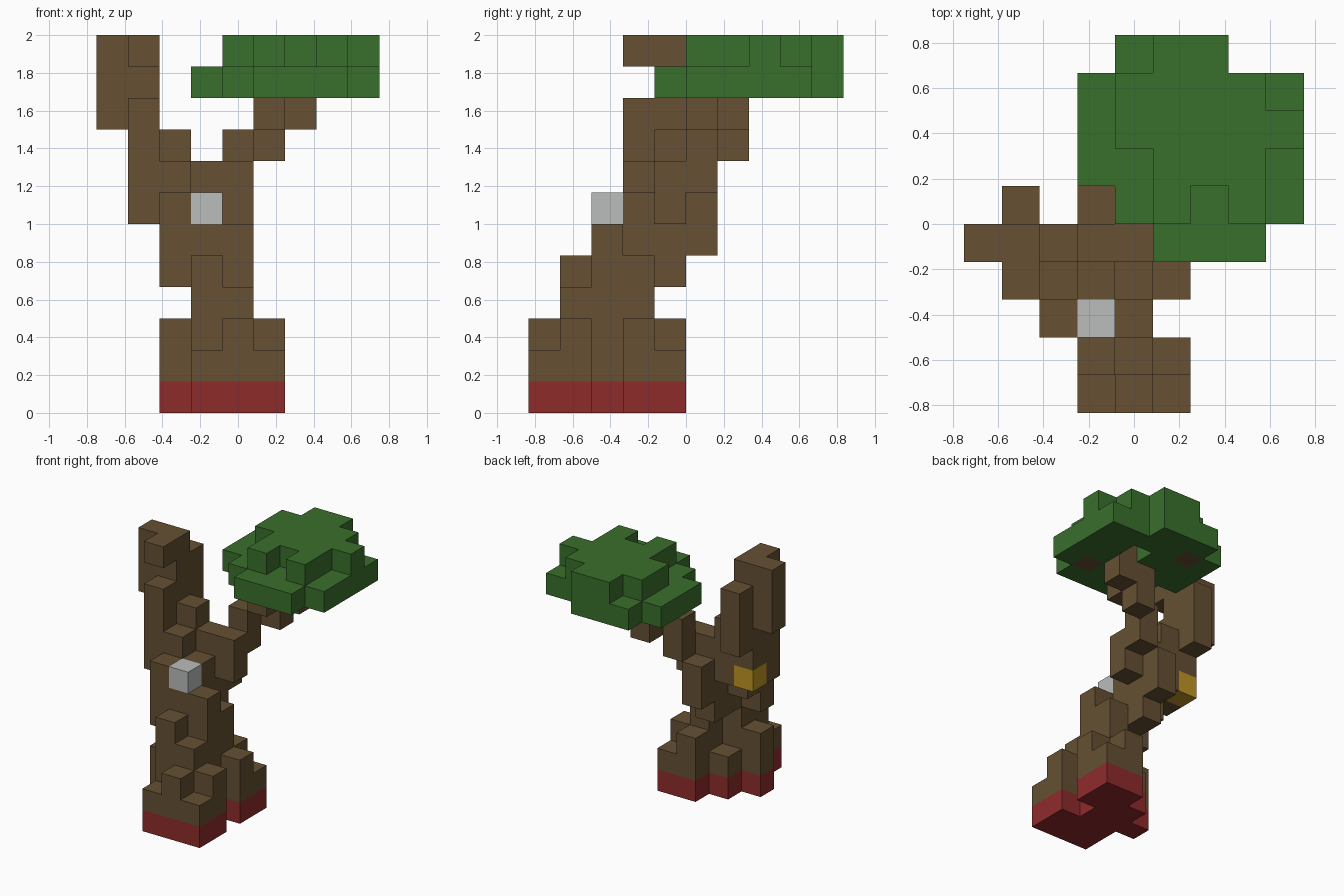
import bpy, bmesh
from mathutils import Vector

old = bpy.data.objects.get("Cube")
if old:
    bpy.data.objects.remove(old, do_unlink=True)

UNIT = 1 / 6                                  # edge of one block
ORIGIN = Vector((-4.5, -5, 0)) * UNIT         # corner of the block grid
SIDES = [Vector(d) for d in ((1, 0, 0), (-1, 0, 0), (0, 1, 0), (0, -1, 0), (0, 0, 1), (0, 0, -1))]


def linear(c):
    c /= 255
    return c / 12.92 if c <= 0.04045 else ((c + 0.055) / 1.055) ** 2.4


def material(name, *rgb):
    colour = [linear(c) for c in rgb] + [1]
    mat = bpy.data.materials.new(name)
    mat.diffuse_color = colour
    mat.use_nodes = True
    shader = next(n for n in mat.node_tree.nodes if n.type == "BSDF_PRINCIPLED")
    shader.inputs["Base Color"].default_value = colour
    return mat


def columns(stacks):
    """Blocks of vertical stacks given as x, y, bottom, top (top not included)."""
    return {(x, y, z) for x, y, low, high in stacks for z in range(low, high)}


def layer(z, rows):
    """Blocks of a flat layer given as y, first x, last x."""
    return {(x, y, z) for y, first, last in rows for x in range(first, last + 1)}


def build(name, cells, solid, mat):
    """Outer shell of a group of blocks, flat areas merged."""
    bm = bmesh.new()
    for cell in sorted(cells):
        centre = Vector(cell) + Vector((0.5, 0.5, 0.5))
        for normal in SIDES:
            if tuple(int(c) for c in Vector(cell) + normal) in solid:
                continue
            u = Vector((normal.y, normal.z, normal.x)) / 2
            v = normal.cross(u)
            middle = centre + normal / 2
            corners = (middle - u - v, middle + u - v, middle + u + v, middle - u + v)
            bm.faces.new([bm.verts.new(ORIGIN + c * UNIT) for c in corners])
    bmesh.ops.remove_doubles(bm, verts=bm.verts, dist=UNIT / 100)
    bmesh.ops.dissolve_limit(bm, angle_limit=0.01, verts=bm.verts, edges=bm.edges)
    mesh = bpy.data.meshes.new(name)
    bm.to_mesh(mesh)
    bm.free()
    mesh.materials.append(mat)
    bpy.context.collection.objects.link(bpy.data.objects.new(name, mesh))


bark = material("brown bark", 102, 80, 51)
leaf = material("leaf green", 57, 111, 44)
red = material("red base", 143, 43, 43)
grey = material("pale grey", 186, 189, 188)
gold = material("gold", 190, 148, 36)

# Flared roots and the lower trunk
roots = columns([
    (3, 0, 0, 2), (4, 0, 0, 3), (5, 0, 0, 2),
    (3, 1, 0, 5), (4, 1, 0, 4), (5, 1, 0, 3),
    (2, 2, 0, 3), (3, 2, 0, 6), (4, 2, 0, 6),
    (3, 3, 0, 2), (4, 3, 0, 5), (5, 3, 0, 3),
    (4, 4, 0, 3), (5, 4, 0, 2)])
foot = {c for c in roots if c[2] == 0}

# Leaning upper trunk
trunk = columns([
    (2, 2, 4, 7), (2, 3, 5, 8), (2, 4, 6, 9),
    (3, 3, 4, 7), (3, 4, 4, 8), (3, 5, 5, 7), (4, 4, 6, 8)])

# Bare branch on the right
bare_branch = columns([
    (1, 3, 6, 10), (1, 3, 11, 12), (1, 4, 7, 12), (1, 5, 8, 11), (0, 4, 9, 12)])

# Branch that carries the leaves, with two twigs showing under them
leafy_branch = columns([
    (4, 5, 7, 9), (5, 5, 9, 10), (5, 6, 8, 10), (6, 6, 9, 11),
    (7, 5, 10, 11), (4, 8, 10, 11)])

# Two leaf layers with one gap in the lower one
leaves = layer(10, [(4, 5, 7), (5, 4, 8), (6, 3, 8), (7, 3, 8), (8, 3, 8), (9, 4, 6)])
leaves |= layer(11, [(5, 5, 5), (5, 7, 7), (6, 5, 7), (7, 4, 8), (8, 4, 7), (9, 5, 6)])
leaves -= leafy_branch | {(6, 7, 10)}

# Single coloured blocks set into the trunk
front_knob = {(3, 2, 6)}
back_knob = {(1, 4, 6)}

parts = [
    ("base", foot, red),
    ("roots", roots - foot, bark),
    ("trunk", trunk, bark),
    ("bare_branch", bare_branch, bark),
    ("leafy_branch", leafy_branch, bark),
    ("leaves", leaves, leaf),
    ("front_knob", front_knob, grey),
    ("back_knob", back_knob, gold),
]
solid = set().union(*(cells for _, cells, _ in parts))
for name, cells, mat in parts:
    build(name, cells, solid, mat)
